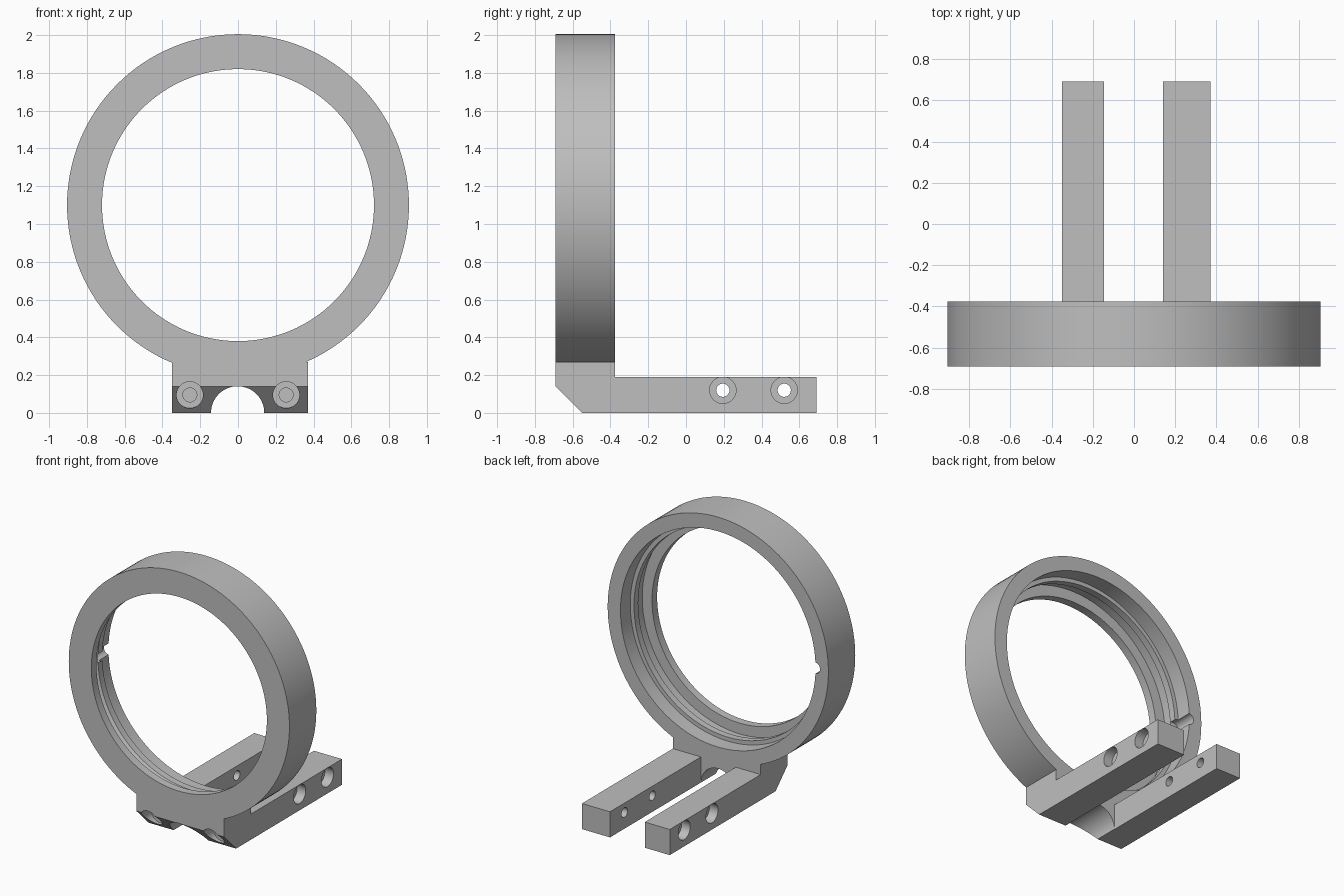
import bpy, bmesh, math
from mathutils import Matrix, Vector

if "Cube" in bpy.data.objects:
    bpy.data.objects.remove(bpy.data.objects["Cube"], do_unlink=True)

grey = bpy.data.materials.new("plain grey")
grey.use_nodes = True
grey.diffuse_color = (0.52, 0.52, 0.52, 1)
grey.node_tree.nodes["Principled BSDF"].inputs["Base Color"].default_value = grey.diffuse_color

FRONT, RING_BACK, BAR_END = -0.69, -0.375, 0.69
RING_Z, RING_R = 1.1, 0.905
SEGMENTS = 128


def make(name, bm):
    bmesh.ops.recalc_face_normals(bm, faces=bm.faces)
    mesh = bpy.data.meshes.new(name)
    bm.to_mesh(mesh)
    bm.free()
    mesh.materials.append(grey)
    obj = bpy.data.objects.new(name, mesh)
    bpy.context.collection.objects.link(obj)
    return obj


def rod(axis, start, end, radius, segments=48):
    """Cylinder cutter between two points along axis x or y."""
    start, end = Vector(start), Vector(end)
    turn = Matrix.Rotation(math.pi / 2, 4, 'Y' if axis == 'x' else 'X')
    bm = bmesh.new()
    bmesh.ops.create_cone(bm, cap_ends=True, segments=segments, radius1=radius,
                          radius2=radius, depth=(end - start).length,
                          matrix=Matrix.Translation((start + end) / 2) @ turn)
    return make("cutter", bm)


def box(low, high):
    low, high = Vector(low), Vector(high)
    bm = bmesh.new()
    bmesh.ops.create_cube(bm, size=1, matrix=Matrix.Translation((low + high) / 2)
                          @ Matrix.Diagonal((*(high - low), 1)))
    return make("cutter", bm)


def cut(obj, cutter):
    cutter.hide_render = True
    mod = obj.modifiers.new("cut", 'BOOLEAN')
    mod.operation, mod.solver, mod.object = 'DIFFERENCE', 'EXACT', cutter
    bpy.context.view_layer.objects.active = obj
    bpy.ops.object.modifier_apply(modifier=mod.name)
    bpy.data.objects.remove(cutter, do_unlink=True)


def smooth(obj):
    bpy.ops.object.select_all(action='DESELECT')
    obj.select_set(True)
    bpy.context.view_layer.objects.active = obj
    bpy.ops.object.shade_smooth_by_angle(angle=math.radians(30))


# Ring: stepped bore with a front lip and an inner rib
profile = [(RING_R, FRONT), (RING_R, RING_BACK), (0.8, RING_BACK), (0.8, -0.49),
           (0.77, -0.49), (0.77, -0.54), (0.8, -0.56), (0.8, -0.63),
           (0.72, -0.63), (0.72, FRONT)]
bm = bmesh.new()
verts = [bm.verts.new((r, y, RING_Z)) for r, y in profile]
edges = [bm.edges.new((verts[i - 1], verts[i])) for i in range(len(verts))]
bmesh.ops.spin(bm, geom=verts + edges, cent=(0, 0, RING_Z), axis=(0, 1, 0),
               angle=math.tau, steps=SEGMENTS)
bmesh.ops.remove_doubles(bm, verts=bm.verts, dist=0.0005)
ring = make("ring", bm)

# Locating notch in the side of the bore
cut(ring, rod('y', (-0.795, -0.54, RING_Z), (-0.795, -0.3, RING_Z), 0.042, 32))
smooth(ring)

# Bracket: side profile with chamfered front, extruded across the width
side = [(FRONT, 0.14), (-0.55, 0), (BAR_END, 0), (BAR_END, 0.19),
        (RING_BACK, 0.19), (RING_BACK, 0.27), (FRONT, 0.27)]
bm = bmesh.new()
face = bm.faces.new([bm.verts.new((-0.35, y, z)) for y, z in side])
swept = bmesh.ops.extrude_face_region(bm, geom=[face])["geom"]
bmesh.ops.translate(bm, vec=(0.72, 0, 0),
                    verts=[v for v in swept if isinstance(v, bmesh.types.BMVert)])
bracket = make("mounting_bracket", bm)

# Ring seat, gap between the bars, and arched channel
cut(bracket, rod('y', (0, -1, RING_Z), (0, 0, RING_Z), RING_R - 0.004, SEGMENTS))
cut(bracket, box((-0.145, RING_BACK, -0.1), (0.14, 1, 0.4)))
cut(bracket, rod('y', (-0.002, -0.8, 0), (-0.002, -0.3, 0), 0.141, 64))

# Counterbored screw holes: blind in the front, through the bar sides
for sign, outer in ((-1, -0.35), (1, 0.37)):
    x = sign * 0.255
    cut(bracket, rod('y', (x, -0.8, 0.095), (x, -0.55, 0.095), 0.07))
    cut(bracket, rod('y', (x, -0.6, 0.095), (x, -0.3, 0.095), 0.037))
    for y in (0.195, 0.52):
        cut(bracket, rod('x', (outer - sign * 0.07, y, 0.12),
                         (outer + sign * 0.1, y, 0.12), 0.07))
        cut(bracket, rod('x', (sign * 0.05, y, 0.12), (sign * 0.5, y, 0.12), 0.035))
smooth(bracket)
